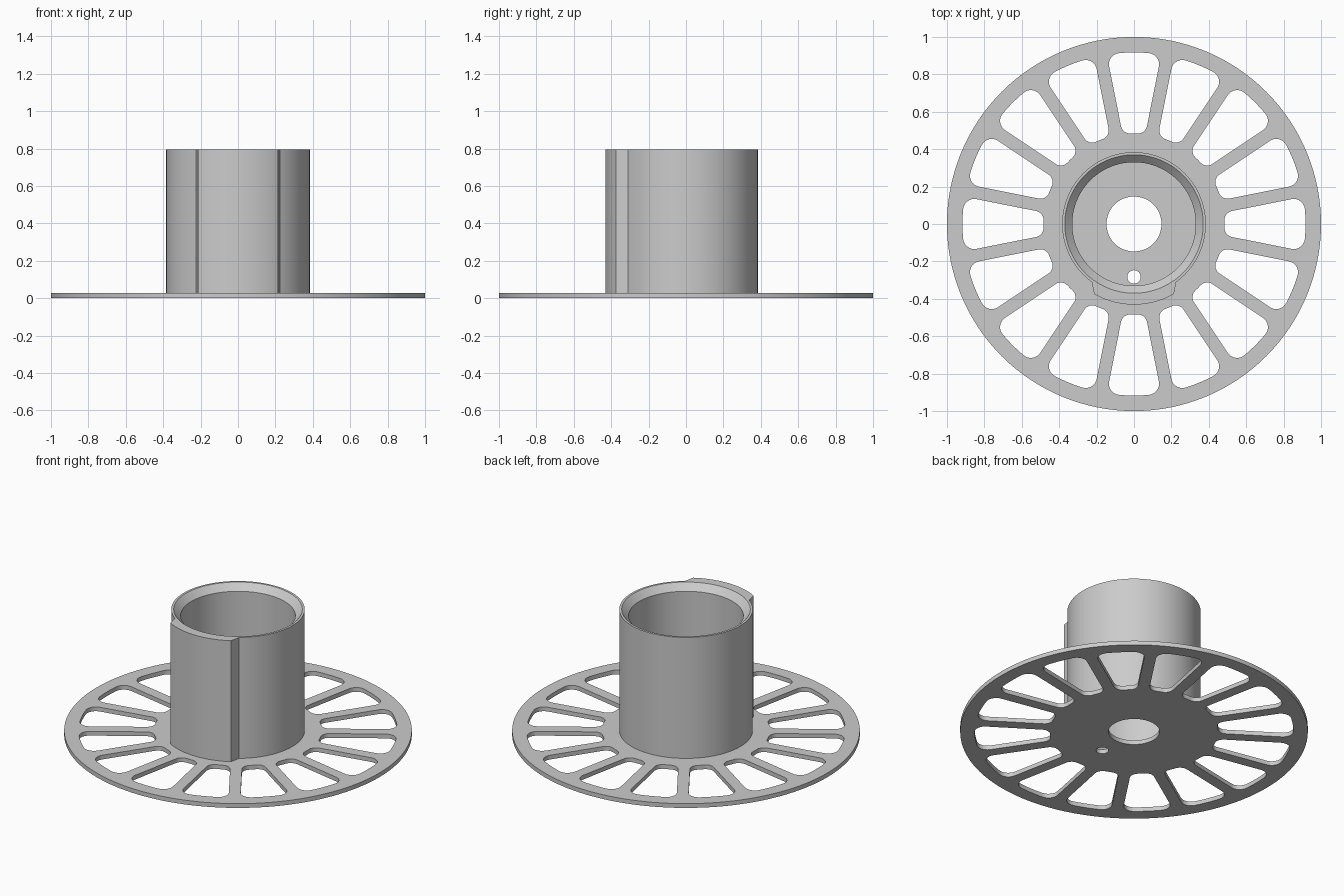
import bpy, bmesh
from math import cos, sin, pi, radians, sqrt, atan2

if "Cube" in bpy.data.objects:
    bpy.data.objects.remove(bpy.data.objects["Cube"])

THICK = 0.027          # flange thickness
TOP = 0.795            # hub height
WINDOWS = 16

grey = bpy.data.materials.new("plain_grey")
grey.use_nodes = True
grey.diffuse_color = (0.6, 0.6, 0.6, 1)
grey.node_tree.nodes["Principled BSDF"].inputs["Base Color"].default_value = (0.6, 0.6, 0.6, 1)


def polar(r, a):
    return complex(r * cos(a), r * sin(a))


def span(a, b, n):
    return [a + (b - a) * i / n for i in range(n + 1)]


def circle(r, n, centre=0j):
    return [centre + polar(r, 2 * pi * i / n) for i in range(n)]


def window(outer=0.917, inner=0.484, half_spoke=0.034, f_out=0.06, f_in=0.05):
    """Rounded opening between two parallel-sided spokes, centred on +x."""
    a = pi / WINDOWS

    def corner(dist, fillet):
        v = half_spoke + fillet
        u = sqrt(dist * dist - v * v)
        return polar(u, a) + polar(v, a - pi / 2)

    co, ci = corner(outer - f_out, f_out), corner(inner + f_in, f_in)
    po, pi_ = atan2(co.imag, co.real), atan2(ci.imag, ci.real)
    half = [polar(outer, t) for t in span(0, po, 4)]
    half += [co + polar(f_out, t) for t in span(po, a + pi / 2, 8)[1:]]
    half += [ci + polar(f_in, t) for t in span(a + pi / 2, pi_ + pi, 8)]
    half += [polar(inner, t) for t in span(pi_, 0, 2)[1:]]
    return half + [p.conjugate() for p in reversed(half[1:-1])]


def finish(obj, bm):
    bmesh.ops.remove_doubles(bm, verts=bm.verts, dist=0.0001)
    bmesh.ops.recalc_face_normals(bm, faces=bm.faces)
    bm.to_mesh(obj.data)
    bm.free()
    obj.data.materials.clear()
    obj.data.materials.append(grey)
    bpy.ops.object.select_all(action='DESELECT')
    obj.select_set(True)
    bpy.context.view_layer.objects.active = obj
    bpy.ops.object.shade_smooth_by_angle(angle=radians(25))


# Flange: disc outline with centre hole, drive hole and ring of windows
outlines = [circle(1, 128), circle(0.147, 64), circle(0.036, 32, -0.283j)]
base = window()
for i in range(WINDOWS):
    turn = polar(1, 2 * pi * i / WINDOWS)
    outlines.append([p * turn for p in base])

curve = bpy.data.curves.new("flange", 'CURVE')
curve.dimensions = '2D'
curve.fill_mode = 'BOTH'
curve.extrude = THICK / 2
for pts in outlines:
    spline = curve.splines.new('POLY')
    spline.points.add(len(pts) - 1)
    for sp, p in zip(spline.points, pts):
        sp.co = (p.real, p.imag, 0, 1)
    spline.use_cyclic_u = True
flange = bpy.data.objects.new("flange", curve)
bpy.context.collection.objects.link(flange)
bpy.ops.object.select_all(action='DESELECT')
flange.select_set(True)
bpy.context.view_layer.objects.active = flange
bpy.ops.object.convert(target='MESH')
flange = bpy.context.view_layer.objects.active
bm = bmesh.new()
bm.from_mesh(flange.data)
bmesh.ops.translate(bm, verts=bm.verts, vec=(0, 0, THICK / 2))
finish(flange, bm)

# Hub: tube with a raised key pad on the front and a chamfered mouth
PAD, FOOT = radians(29.6), radians(36)
angles = span(-PAD, PAD, 20) + span(FOOT, 2 * pi - FOOT, 96)


def outer_radius(a):
    return 0.431 if a < PAD + 0.01 else 0.384


rings = [(outer_radius, THICK / 2), (outer_radius, TOP),
         (lambda a: 0.37, TOP), (lambda a: 0.33, TOP - 0.04),
         (lambda a: 0.33, THICK / 2)]
bm = bmesh.new()
loops = []
for radius, z in rings:
    pts = [polar(radius(a), a - pi / 2) for a in angles]
    loops.append([bm.verts.new((p.real, p.imag, z)) for p in pts])
count = len(angles)
for lo, hi in zip(loops, loops[1:] + loops[:1]):
    for i in range(count):
        j = (i + 1) % count
        bm.faces.new((lo[i], lo[j], hi[j], hi[i]))
hub = bpy.data.objects.new("hub", bpy.data.meshes.new("hub"))
bpy.context.collection.objects.link(hub)
finish(hub, bm)
